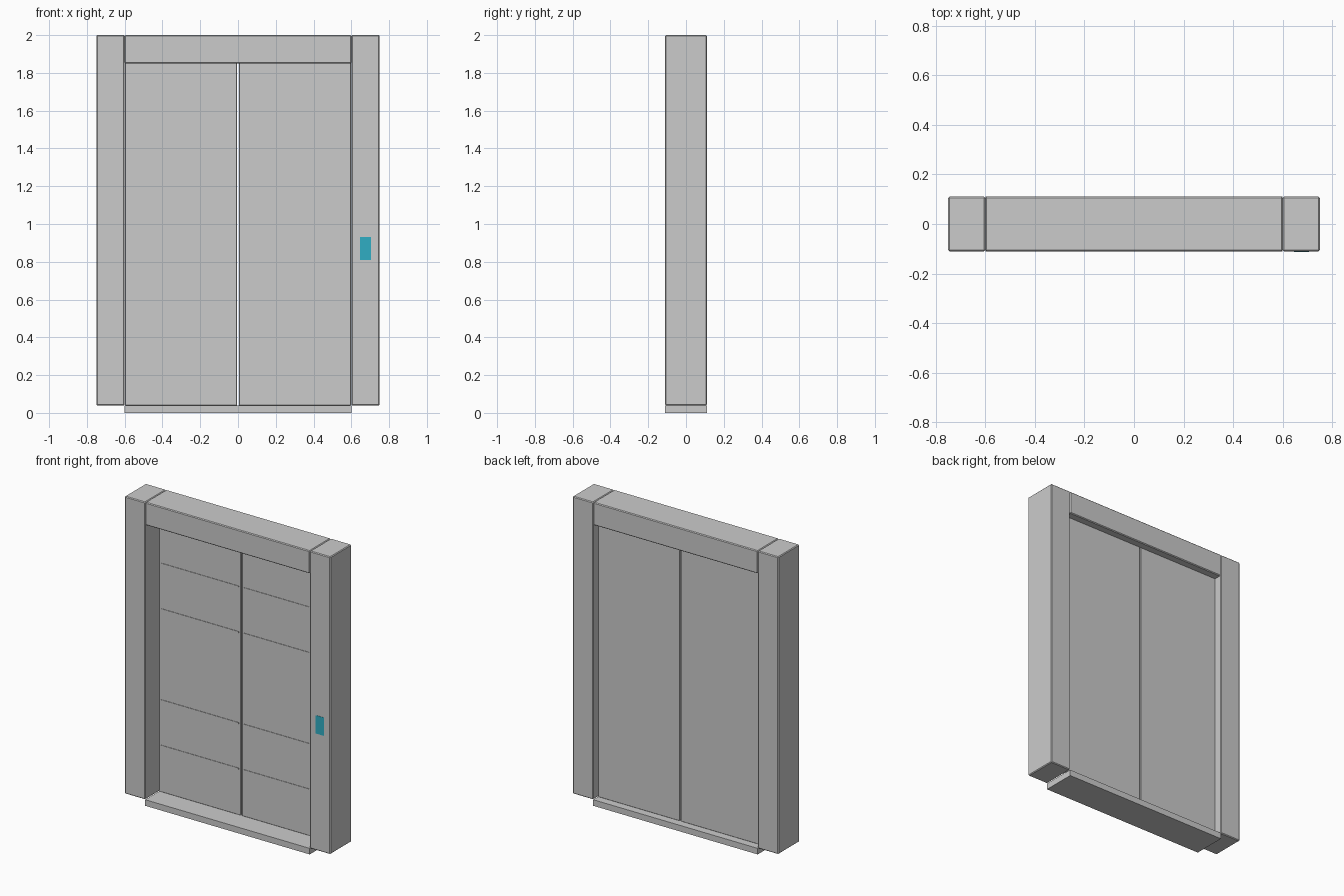
import bpy

if "Cube" in bpy.data.objects:
    bpy.data.objects.remove(bpy.data.objects["Cube"])


def box(name, x, y, z, bevel=0.0):
    """Box from (min, max) ranges, with an optional small chamfer."""
    bpy.ops.mesh.primitive_cube_add(
        size=1, location=[(a + b) / 2 for a, b in (x, y, z)])
    ob = bpy.context.object
    ob.name = name
    ob.scale = [b - a for a, b in (x, y, z)]
    bpy.ops.object.transform_apply(location=False, rotation=False, scale=True)
    if bevel:
        mod = ob.modifiers.new("chamfer", 'BEVEL')
        mod.width = bevel
        mod.segments = 1
    return ob


def span(side, a, b):
    return tuple(sorted((side * a, side * b)))


DEPTH = (-0.11, 0.11)

# Header and threshold
box("header", (-0.6, 0.6), DEPTH, (1.85, 2.0), 0.005)
box("threshold", (-0.6, 0.6), DEPTH, (0.0, 0.04))

for side, label in ((-1, "left"), (1, "right")):
    # Frame post and sliding door leaf
    box(label + "_post", span(side, 0.6, 0.75), DEPTH, (0.04, 2.0), 0.005)
    box(label + "_door", span(side, 0.005, 0.598), (0.035, 0.06), (0.04, 1.852), 0.002)
    # Thin horizontal trim strips on the front of the leaf
    for i, z in enumerate((0.345, 0.645, 1.245, 1.545)):
        box(f"{label}_door_strip_{i + 1}", span(side, 0.018, 0.585),
            (0.032, 0.037), (z - 0.004, z + 0.004))

# Control panel, almost flush with the right post
teal = bpy.data.materials.new("teal")
teal.diffuse_color = (0.03, 0.42, 0.55, 1)
teal.use_nodes = True
teal.node_tree.nodes["Principled BSDF"].inputs["Base Color"].default_value = teal.diffuse_color
panel = box("control_panel", (0.645, 0.705), (-0.112, -0.1), (0.81, 0.93))
panel.data.materials.append(teal)
